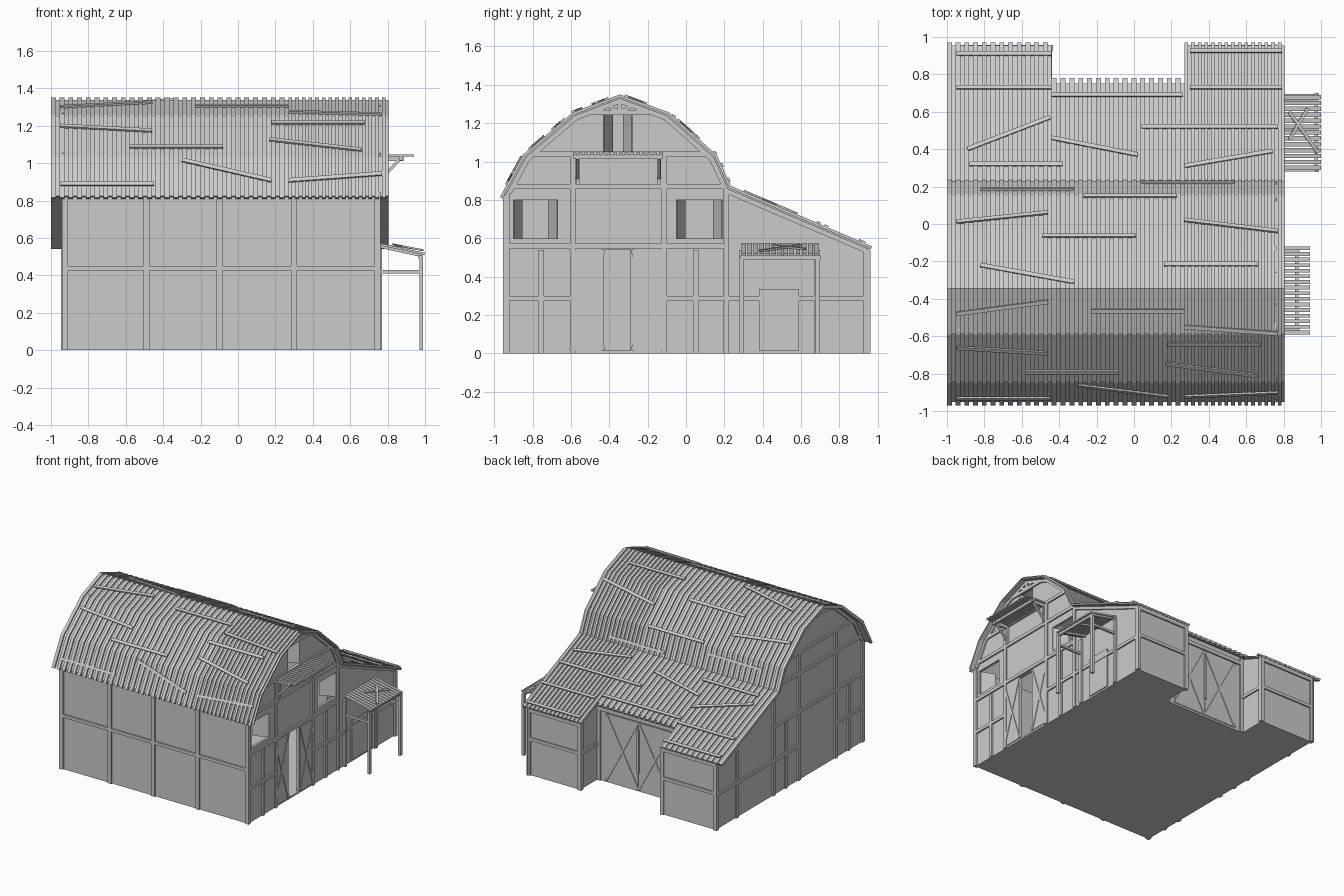
import bpy, bmesh, math
from mathutils import Vector

if "Cube" in bpy.data.objects:
    bpy.data.objects.remove(bpy.data.objects["Cube"])

mat = bpy.data.materials.new("weathered grey")
mat.diffuse_color = (0.6, 0.6, 0.6, 1)
mat.use_nodes = True
mat.node_tree.nodes["Principled BSDF"].inputs["Base Color"].default_value = mat.diffuse_color


def finish(bm, name):
    bmesh.ops.recalc_face_normals(bm, faces=bm.faces)
    me = bpy.data.meshes.new(name)
    bm.to_mesh(me)
    bm.free()
    me.materials.append(mat)
    ob = bpy.data.objects.new(name, me)
    bpy.context.collection.objects.link(ob)
    return ob


def prism(bm, pts, a, b, axis=0):
    """Extrude a polygon along x (pts = y,z) or z (pts = x,y)."""
    def mk(p, t):
        return bm.verts.new((t, p[0], p[1]) if axis == 0 else (p[0], p[1], t))
    lo, hi = [mk(p, a) for p in pts], [mk(p, b) for p in pts]
    bm.faces.new(lo)
    bm.faces.new(hi[::-1])
    for i in range(len(pts)):
        j = (i + 1) % len(pts)
        bm.faces.new((lo[i], hi[i], hi[j], lo[j]))


def box(bm, x0, x1, y0, y1, z0, z1):
    prism(bm, [(x0, y0), (x1, y0), (x1, y1), (x0, y1)], z0, z1, 2)


def beam(bm, p, q, w, t, up):
    """Bar from p to q, w wide, t thick along the 'up' direction."""
    p, q, up = Vector(p), Vector(q), Vector(up)
    d = (q - p).normalized()
    s = d.cross(up).normalized()
    u = s.cross(d)
    c = [s * w / 2 * i + u * t / 2 * j for i, j in ((-1, -1), (1, -1), (1, 1), (-1, 1))]
    a, b = [bm.verts.new(p + k) for k in c], [bm.verts.new(q + k) for k in c]
    bm.faces.new(a)
    bm.faces.new(b[::-1])
    for i in range(4):
        j = (i + 1) % 4
        bm.faces.new((a[i], b[i], b[j], a[j]))


# Roof profile (y, z)
P = [(-.97, .815), (-.85, 1.035), (-.59, 1.257), (-.345, 1.35), (-.09, 1.257),
     (.16, 1.035), (.235, .872), (.97, .558)]


def roof_z(y):
    for a, b in zip(P, P[1:]):
        if y <= b[0]:
            break
    return a[1] + (b[1] - a[1]) * (y - a[0]) / (b[0] - a[0])


def slope_up(y):
    s = (roof_z(y + .004) - roof_z(y - .004)) / .008
    return Vector((0, -s, 1)).normalized()


def cut_path(y0, y1):
    return [(y0, roof_z(y0))] + [p for p in P if y0 < p[0] < y1] + [(y1, roof_z(y1))]


def offset(path, d):
    """Move an open path inward by d, with mitred corners."""
    v = [Vector(p) for p in path]
    ns = [Vector((a.y - b.y, b.x - a.x)).normalized() for a, b in zip(v, v[1:])]
    out = []
    for i, p in enumerate(v):
        n0, n1 = ns[max(i - 1, 0)], ns[min(i, len(ns) - 1)]
        n = (n0 + n1).normalized()
        out.append(tuple(p - n * (d / n.dot(n0))))
    return out


def shell(bm, y0, y1, d0, d1, x0, x1):
    path = cut_path(y0, y1)
    prism(bm, offset(path, d0) + offset(path, d1)[::-1], x0, x1)


# Roof: thin sheets and raised ribs, in three widths because the back is notched
sheet, ribs = bmesh.new(), bmesh.new()
for x0, x1, ye, n in ((-1, -.44, .97, 12), (-.44, .27, .78, 15), (.27, .805, .97, 15)):
    shell(sheet, -.962, ye - (.025 if ye < .9 else .01), .012, .022, x0, x1)
    step = (x1 - x0) / n
    for i in range(n):
        shell(ribs, -.97, ye, 0, .016, x0 + i * step, x0 + (i + .55) * step)
finish(sheet, "roof_sheet")
finish(ribs, "roof_ribs")

# Loose planks lying on the roof: x, y to x, y
planks = [(-.95, .91, -.44, .91), (.3, .925, .79, .925), (-.95, .73, -.44, .73), (.3, .73, .79, .73),
          (-.44, .69, .26, .69), (-.89, .4, -.45, .57), (-.44, .46, .02, .37), (.04, .52, .77, .52),
          (-.88, .32, -.38, .32), (.27, .31, .74, .39), (.04, .22, .54, .22), (-.82, .185, -.32, .185),
          (-.27, .15, .23, .15), (-.95, .01, -.46, .06), (-.49, -.065, .01, -.065), (.27, .02, .77, -.04),
          (-.82, -.22, -.32, -.31), (.16, -.215, .66, -.215), (-.95, -.48, -.46, -.415),
          (-.23, -.465, .27, -.465), (.27, -.55, .77, -.585), (.18, -.64, .68, -.64),
          (-.95, -.66, -.46, -.69), (-.58, -.79, -.08, -.79), (.17, -.745, .66, -.81),
          (-.3, -.86, .18, -.92), (-.95, -.93, -.45, -.93), (.27, -.92, .77, -.9)]
bm = bmesh.new()
for x0, y0, x1, y1 in planks:
    u = slope_up((y0 + y1) / 2)
    beam(bm, Vector((x0, y0, roof_z(y0))) + u * .003, Vector((x1, y1, roof_z(y1))) + u * .003, .022, .012, u)
finish(bm, "roof_planks")

# Floor with the notch at the back
L, R, F, B, M = -.93, .75, -.94, .945, .72
NL, NR = -.45, .29
bm = bmesh.new()
prism(bm, [(L, F), (R, F), (R, B), (NR, B), (NR, M), (NL, M), (NL, B), (L, B)], 0, .014, 2)
finish(bm, "floor")


def gable(y0, y1):
    under = [p for p in offset(P, .02) if y0 < p[0] < y1]
    return [(y0, 0), (y1, 0), (y1, roof_z(y1) - .025)] + under[::-1] + [(y0, roof_z(y0) - .035)]


# End walls; openings are cut in the right one
bm = bmesh.new()
prism(bm, gable(F, B), L, L + .02)
finish(bm, "left_wall")
bm = bmesh.new()
prism(bm, gable(F, B), R - .02, R)
right = finish(bm, "right_wall")
openings = [(-.43, -.29, .014, .54), (-.9, -.67, .6, .8), (-.05, .19, .6, .8), (-.43, -.28, 1.05, 1.25)]
bm = bmesh.new()
for o in openings:
    box(bm, R - .1, R + .1, *o)
cutter = finish(bm, "opening_cutter")
cutter.hide_render = True
cutter.hide_viewport = True
mod = right.modifiers.new("openings", 'BOOLEAN')
mod.operation = 'DIFFERENCE'
mod.solver = 'EXACT'
mod.object = cutter

# Front wall, back walls, and the sides of the notch
bm = bmesh.new()
box(bm, L, R, F, F + .02, 0, .82)
finish(bm, "front_wall")
bm = bmesh.new()
box(bm, L, NL, B - .02, B, 0, .545)
box(bm, NR, R, B - .02, B, 0, .545)
box(bm, NL, NR, M - .02, M, 0, .64)
prism(bm, gable(M - .02, B), NL - .02, NL)
prism(bm, gable(M - .02, B), NR, NR + .02)
finish(bm, "back_walls")

# Timber frame on both end walls
bm = bmesh.new()
T = .012
for xa, xb in ((R, R + T), (L - T, L)):
    for y, w in ((-.937, .035), (-.59, .03), (-.115, .03), (.21, .028), (.945, .035)):
        top = min(roof_z(y) - .03, 1.05)
        box(bm, xa, xb, y - w / 2, y + w / 2, 0, top)
    for y in (-.755, .05, .68):
        box(bm, xa, xb, y - .014, y + .014, 0, .54)
    for y0, y1, z in ((-.94, -.6, .285), (-.1, .95, .285), (-.94, .22, .56), (-.91, .22, .87),
                      (-.83, .14, 1.04), (-.57, -.12, 1.255)):
        box(bm, xa, xb, y0, y1, z - .013, z + .013)
    shell(bm, -.95, .95, .021, .045, xa, xb)
    xm = (xa + xb) / 2
    beam(bm, (xm, -.345, 1.25), (xm, -.345, 1.33), .022, T, (1, 0, 0))
    for s in (-1, 1):
        beam(bm, (xm, -.345, 1.26), (xm, -.345 + s * .09, 1.3), .016, T, (1, 0, 0))
finish(bm, "end_wall_timbers")

# Timber frame on the front and back
bm = bmesh.new()
for x in (L + .005, -.49, -.1, .3, R - .005):
    box(bm, x - .016, x + .016, F - T, F, 0, .82)
box(bm, L, R, F - T, F, .425, .45)
for x0, x1 in ((L, NL), (NR, R)):
    box(bm, x0, x1, B, B + T, .285, .31)
    box(bm, x0, x1, B, B + T, .515, .54)
    for x in (x0, x1):
        box(bm, x - .016, x + .016, B - .02, B + T, 0, .545)
box(bm, NL, NR, M, M + T, .57, .6)
for x, s in ((NL, 1), (NR, -1)):
    box(bm, min(x, x + s * T), max(x, x + s * T), M, B, .285, .31)
    box(bm, min(x, x + s * .03), max(x, x + s * .03), M, M + T, 0, .63)
finish(bm, "front_and_back_timbers")


# Plank doors with crossed braces
def cross_door(bm, pos, n, a0, a1, z0, z1):
    def pt(a, z, o):
        return (pos + o, a, z) if n[0] else (a, pos + o, z)
    mid = (z0 + z1) / 2
    beam(bm, pt(a0, mid, .003), pt(a1, mid, .003), z1 - z0, .006, n)
    for za, zb in ((z0, z1), (z1, z0)):
        beam(bm, pt(a0, za, .007), pt(a1, zb, .007), .018, .008, n)


bm = bmesh.new()
for a0, a1 in ((-.6, -.43), (-.28, -.11)):
    cross_door(bm, R, (1, 0, 0), a0, a1, .016, .54)
finish(bm, "side_barn_doors")
bm = bmesh.new()
for a0, a1 in ((-.37, -.082), (-.078, .21)):
    cross_door(bm, M, (0, 1, 0), a0, a1, .016, .56)
box(bm, -.088, -.072, M, M + .018, .15, .5)
finish(bm, "back_barn_doors")
bm = bmesh.new()
box(bm, R, R + .008, .38, .59, .014, .335)
finish(bm, "porch_door")

# Shutters swung inward behind the windows and loft opening
bm = bmesh.new()
for y0, y1, z0, z1 in openings[1:]:
    for y, s in ((y0, 1), (y1, -1)):
        zm = (z0 + z1) / 2
        beam(bm, (R - .015, y, zm), (R - .12, y + s * .045, zm), z1 - z0, .008, (0, 1, 0))
finish(bm, "shutters")

# Hayloft platform: slats, bearer and braces
bm = bmesh.new()
n = 16
for i in range(n):
    y = -.59 + .48 * i / n
    box(bm, R, .94, y, y + .02, 1.035, 1.047)
for y in (-.565, -.14):
    box(bm, R, .885, y - .009, y + .009, 1.01, 1.035)
    beam(bm, (R, y, .9), (.865, y, 1.02), .016, .016, (0, 1, 0))
    box(bm, R, R + .02, y - .009, y + .009, .88, 1.02)
box(bm, .86, .88, -.59, -.12, 1.015, 1.035)
finish(bm, "hayloft_platform")

# Side porch: sloping slats, posts, rails and fallen planks
bm = bmesh.new()
n = 13
for i in range(n):
    y = .30 + .41 * i / n
    beam(bm, (R, y, .568), (.998, y, .515), .023, .012, (0, 0, 1))
for y in (.33, .5, .67):
    beam(bm, (R, y, .556), (.985, y, .504), .02, .014, (0, 0, 1))
box(bm, .965, .985, .285, .70, .49, .51)
beam(bm, (.83, .6, .565), (.985, .38, .535), .018, .01, (.2, 0, 1))
beam(bm, (.83, .45, .562), (.93, .62, .545), .018, .01, (.2, 0, 1))
finish(bm, "porch_roof")
bm = bmesh.new()
for y in (.29, .685):
    box(bm, .97, .99, y - .013, y + .013, 0, .5)
    box(bm, R, R + .02, y - .013, y + .013, 0, .54)
    box(bm, R, .98, y - .009, y + .009, .41, .428)
finish(bm, "porch_posts")
